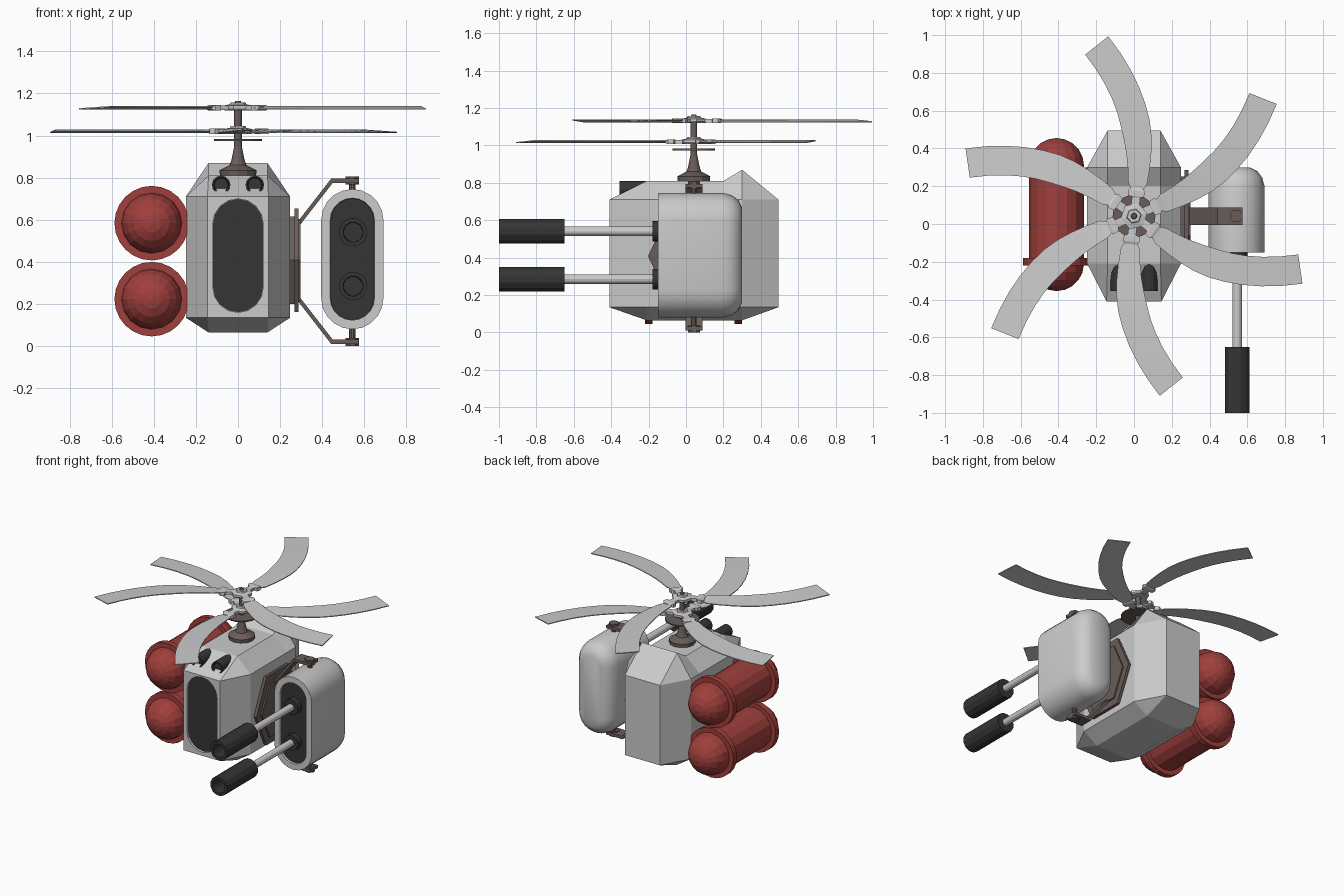
import bpy, bmesh
from math import sin, cos, pi, radians
from mathutils import Matrix, Vector

if "Cube" in bpy.data.objects:
    bpy.data.objects.remove(bpy.data.objects["Cube"])


def material(name, rgb):
    m = bpy.data.materials.new(name)
    m.diffuse_color = (*rgb, 1)
    m.use_nodes = True
    m.node_tree.nodes["Principled BSDF"].inputs["Base Color"].default_value = m.diffuse_color
    return m


RED = material("tank_red", (0.35, 0.05, 0.045))
DARK = material("dark_rubber", (0.035, 0.035, 0.035))
BROWN = material("bracket_brown", (0.14, 0.11, 0.1))


def make(name, verts, faces, mat=None, smooth=False):
    me = bpy.data.meshes.new(name)
    me.from_pydata([tuple(v) for v in verts], [], faces)
    bm = bmesh.new()
    bm.from_mesh(me)
    bmesh.ops.remove_doubles(bm, verts=bm.verts, dist=1e-5)
    bmesh.ops.recalc_face_normals(bm, faces=bm.faces)
    bm.to_mesh(me)
    bm.free()
    if mat:
        me.materials.append(mat)
    ob = bpy.data.objects.new(name, me)
    bpy.context.collection.objects.link(ob)
    if smooth:
        bpy.context.view_layer.objects.active = ob
        ob.select_set(True)
        bpy.ops.object.shade_smooth_by_angle(angle=radians(35))
        ob.select_set(False)
    return ob


def loft(name, rings, mat=None, smooth=False):
    n = len(rings[0])
    verts = [p for r in rings for p in r]
    faces = [(k * n + i, k * n + (i + 1) % n, (k + 1) * n + (i + 1) % n, (k + 1) * n + i)
             for k in range(len(rings) - 1) for i in range(n)]
    faces += [tuple(range(n)), tuple(range(len(verts) - n, len(verts)))]
    return make(name, verts, faces, mat, smooth)


def lathe(name, profile, n, axis, c, mat=None, phase=0.0):
    rings = []
    for r, h in profile:
        a = [2 * pi * (i + phase) / n for i in range(n)]
        r = max(r, 0.0005)
        if axis == 'z':
            rings.append([(c[0] + r * cos(t), c[1] + r * sin(t), c[2] + h) for t in a])
        else:
            rings.append([(c[0] + r * cos(t), c[1] + h, c[2] + r * sin(t)) for t in a])
    return loft(name, rings, mat)


def stadium(cx, y, cz, hw, hz, n=8):
    pts = []
    for sgn, start in ((1, 0), (-1, pi)):
        for i in range(n + 1):
            t = start + pi * i / n
            pts.append((cx + hw * cos(t), y, cz + sgn * (hz - hw) + hw * sin(t)))
    return pts


# Faceted cabin: right half points, mirrored across x
half = dict(b0=(.14, -.21, .065), b1=(.14, .3, .065),
            l0=(.145, -.41, .135), l1=(.248, -.21, .135), l2=(.248, .3, .135), l3=(.14, .495, .135),
            h0=(.145, -.41, .71), h1=(.248, -.21, .71), hm=(.248, .2, .71), h2=(.248, .3, .71),
            h3=(.14, .495, .71), t0=(.14, -.21, .81), t1=(.14, .2, .81), t2=(.14, .3, .87))
keys = list(half)
K = len(keys)
verts = list(half.values()) + [(-x, y, z) for x, y, z in half.values()]
side = ["l0 l1 h1 h0", "l1 l2 h2 hm h1", "l2 l3 h3 h2", "b0 l1 l0", "b0 b1 l2 l1", "b1 l3 l2",
        "h0 h1 t0", "h1 hm t1 t0", "hm h2 t2 t1", "h2 h3 t2"]
faces = []
for f in side:
    idx = [keys.index(k) for k in f.split()]
    faces += [idx, [i + K for i in reversed(idx)]]
strip = [keys.index(k) for k in "l0 h0 t0 t1 t2 h3 l3 b1 b0".split()]
for a, b in zip(strip, strip[1:] + strip[:1]):
    faces.append([a, b, b + K, a + K])
body = make("cabin", verts, faces)

# Recessed front window
cutter = loft("window_cutter", [stadium(0, y, .43, .12, .27) for y in (-.5, -.39)])
cutter.hide_render = True
cutter.hide_viewport = False
cutter.display_type = 'WIRE'
cut = body.modifiers.new("window_recess", 'BOOLEAN')
cut.operation, cut.object, cut.solver = 'DIFFERENCE', cutter, 'EXACT'
loft("window", [stadium(0, y, .43, .119, .269) for y in (-.394, -.385)], DARK)

# Twin headlights with hollow fronts
for s in (-1, 1):
    lathe("headlight", [(.032, -.335), (.036, -.355), (.044, -.355), (.044, -.2)], 12, 'y',
          (s * .08, 0, .766), DARK)

# Red fuel tanks with two collars each
for z in (.223, .584):
    prof = [(.145 * sin(pi / 2 * i / 5), -.21 - .145 * cos(pi / 2 * i / 5)) for i in range(6)]
    prof += [(r, .1 - h) for r, h in reversed(prof)]
    lathe("fuel_tank", prof, 16, 'y', (-.41, 0, z), RED)
    for y in (-.2, .28):
        lathe("tank_collar", [(.14, -.02), (.177, -.02), (.177, .02), (.14, .02)], 24, 'y', (-.41, y, z), RED)

# Gun pod shell with open front lip and rounded back
PX, PZ = .543, .413
loft("gun_pod", [stadium(PX, y, PZ, .148 - d, .333 - d, 10) for y, d in
                 ((-.12, .045), (-.15, .043), (-.15, 0), (.2, 0), (.245, .012), (.28, .038), (.3, .08))],
     smooth=True)
loft("pod_front_panel", [stadium(PX, y, PZ, .103, .288, 10) for y in (-.135, -.115)], DARK)

# Twin barrels: collar, rod and hollow muzzle
for z in (PZ - .128, PZ + .128):
    lathe("barrel_collar", [(.055, -.18), (.055, -.12)], 16, 'y', (PX + .004, 0, z), DARK)
    lathe("barrel_rod", [(.025, -.7), (.025, -.15)], 12, 'y', (PX + .004, 0, z))
    lathe("muzzle", [(.045, -.88), (.048, -1), (.068, -1), (.068, -.65)], 12, 'y',
          (PX + .004, 0, z), DARK, .5)

# Hexagonal mounting plates on the cabin side
CY = .042
for x0, x1, s in ((.24, .268, .85), (.268, .288, 1), (.285, .298, .8)):
    hexa = [(-.245, 0), (-.13, -.245), (.13, -.245), (.245, 0), (.13, .245), (-.13, .245)]
    loft("mount_plate", [[(x, CY + s * y, PZ - .005 + s * z) for y, z in hexa] for x in (x0, x1)], BROWN)

# Pod cradle: bent arms and pivot pins, mirrored top and bottom
for s in (1, -1):
    path = [(.285, .16), (.45, .372), (.575, .372), (.575, .392), (.442, .392), (.285, .19)]
    loft("cradle_arm", [[(x, y, .403 + s * z) for x, z in path] for y in (CY - .046, CY + .046)], BROWN)
    lathe("cradle_pad", [(.035, s * .365), (.035, s * .403)], 8, 'z', (PX, CY, .403), BROWN, .5)
    lathe("pivot_pin", [(.016, s * .32), (.016, s * .38)], 10, 'z', (PX, CY, .403), BROWN)

# Rotor mast, base and swash disc
AX = (0, CY, 0)
lathe("rotor_mast", [(.085, .8), (.088, .835), (.04, .86), (.034, .875), (.03, .89), (.018, .95),
                     (.018, 1.155), (.012, 1.165)], 12, 'z', AX, BROWN)
lathe("swash_disc", [(.02, .974), (.113, .974), (.113, .983), (.02, .983)], 24, 'z', AX, BROWN)


def to_world(p, ang, z):
    return Matrix.Rotation(radians(ang), 3, 'Z') @ Vector(p) + Vector((0, CY, z))


# Two counter-set rotors, three swept blades each
for label, z, base in (("lower", 1.02, 23.5), ("upper", 1.132, 83.5)):
    lathe(label + "_hub", [(.065, z - .013), (.072, z - .005), (.072, z + .01), (.04, z + .017), (.036, z + .026)],
          6, 'z', AX, None, .2)
    for k in range(3):
        ang = base + 120 * k
        rings = []
        for i in range(11):
            t = max(0, i - 1) / 9
            x = .125 if i == 0 else .175 + .7 * t
            y = .612 * (x - .125) ** 2.5
            slope = Vector((1, 1.53 * (x - .125) ** 1.5, 0)).normalized()
            nrm = Vector((-slope.y, slope.x, 0))
            w = .025 if i == 0 else .05 + .028 * min(1, t * 2.5)
            c = Vector((x, y, 0))
            ring = [c + nrm * w * a + Vector((0, 0, .005 * a + b)) for a, b in
                    ((-1, -.003), (1, -.003), (1, .003), (-1, .003))]
            rings.append([to_world(p, ang, z) for p in ring])
        loft(label + "_blade", rings)
        # Blade grip clamp
        grip = [[to_world((x, w * a, h * b), ang, z) for a, b in ((-1, -1), (1, -1), (1, 1), (-1, 1))]
                for x, w, h in ((.05, .022, .01), (.1, .022, .01), (.105, .04, .013), (.135, .045, .013), (.15, .03, .007))]
        loft(label + "_blade_grip", grip)
